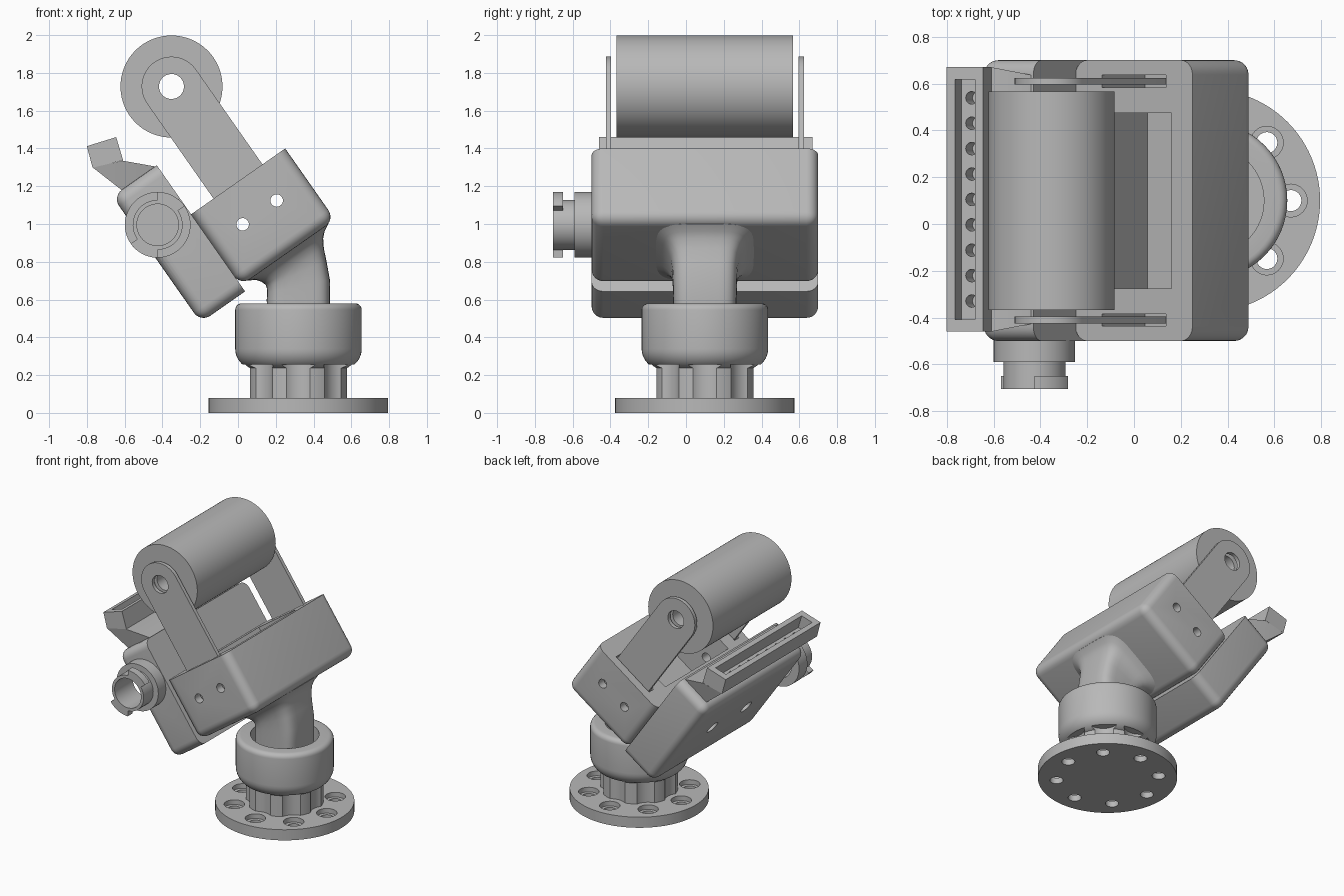
import bpy, bmesh, math
from math import cos, sin, pi, radians
from mathutils import Matrix, Vector

cube = bpy.data.objects.get("Cube")
if cube:
    bpy.data.objects.remove(cube, do_unlink=True)

grey = bpy.data.materials.new("plain grey")
grey.use_nodes = True
grey.diffuse_color = (0.48, 0.48, 0.48, 1)
grey.node_tree.nodes["Principled BSDF"].inputs["Base Color"].default_value = grey.diffuse_color

WORLD = Matrix.Identity(4)
# Tilted frame of the head: origin at the centre of the housing's open face
HEAD = Matrix.Translation((0, 0.1, 1.225)) @ Matrix.Rotation(radians(-35), 4, 'Y')
AXIS = (0.32, 0.1)  # upright axis of the stand
parts = []


def finish(bm, name, frame=WORLD):
    bmesh.ops.recalc_face_normals(bm, faces=bm.faces)
    mesh = bpy.data.meshes.new(name)
    bm.to_mesh(mesh)
    bm.free()
    mesh.transform(frame)
    mesh.materials.append(grey)
    obj = bpy.data.objects.new(name, mesh)
    bpy.context.collection.objects.link(obj)
    parts.append(obj)
    return obj


def box(name, lo, hi, frame=HEAD, radius=0, sharp=None):
    """Box; every edge is rounded except those on the face facing `sharp`."""
    bm = bmesh.new()
    bmesh.ops.create_cube(bm, size=1)
    for v in bm.verts:
        v.co = [a + (b - a) * (c + 0.5) for a, b, c in zip(lo, hi, v.co)]
    if radius:
        bm.normal_update()
        edges = [e for e in bm.edges
                 if not any(f.normal.dot(Vector(sharp)) > 0.9 for f in e.link_faces)]
        bmesh.ops.bevel(bm, geom=edges, offset=radius, segments=6, profile=0.5, affect='EDGES')
    return finish(bm, name, frame)


def prism(name, outline, y0, y1, frame=HEAD):
    bm = bmesh.new()
    face = bm.faces.new([bm.verts.new((x, y0, z)) for x, z in outline])
    ext = bmesh.ops.extrude_face_region(bm, geom=[face])
    for v in ext["geom"]:
        if isinstance(v, bmesh.types.BMVert):
            v.co.y = y1
    return finish(bm, name, frame)


def rod(name, radius, start, end, frame=WORLD, sides=48):
    a, b = Vector(start), Vector(end)
    turn = (b - a).to_track_quat('Z', 'Y').to_matrix().to_4x4()
    bm = bmesh.new()
    bmesh.ops.create_cone(bm, cap_ends=True, segments=sides, radius1=radius, radius2=radius,
                          depth=(b - a).length, matrix=Matrix.Translation((a + b) / 2) @ turn)
    return finish(bm, name, frame)


def arc(cx, cz, r, a0, a1, n):
    return [(cx + r * cos(radians(a0 + (a1 - a0) * i / n)),
             cz + r * sin(radians(a0 + (a1 - a0) * i / n))) for i in range(n + 1)]


def lathe(name, profile):
    bm = bmesh.new()
    vs = [bm.verts.new((r, 0, z)) for r, z in profile]
    edges = [bm.edges.new(p) for p in zip(vs, vs[1:])]
    bmesh.ops.spin(bm, geom=vs + edges, cent=(0, 0, 0), axis=(0, 0, 1), angle=2 * pi, steps=64)
    bmesh.ops.remove_doubles(bm, verts=bm.verts, dist=1e-4)
    return finish(bm, name, Matrix.Translation((*AXIS, 0)))


def cut(targets, cutters):
    """Subtract the cutters from each target, then throw the cutters away."""
    for obj in targets:
        for c in cutters:
            mod = obj.modifiers.new("cut", 'BOOLEAN')
            mod.operation, mod.solver, mod.object = 'DIFFERENCE', 'EXACT', c
        deps = bpy.context.evaluated_depsgraph_get()
        mesh = bpy.data.meshes.new_from_object(obj.evaluated_get(deps))
        obj.modifiers.clear()
        obj.data = mesh
    for c in cutters:
        parts.remove(c)
        bpy.data.objects.remove(c, do_unlink=True)


# Stand: flange with counterbored holes, fluted column and collar
flange = rod("base_flange", 0.475, (*AXIS, 0), (*AXIS, 0.08), sides=96)
column = rod("fluted_column", 0.265, (*AXIS, 0.075), (*AXIS, 0.3), sides=64)
collar = lathe("collar", [(0, 0.225), (0.23, 0.225)] + arc(0.225, 0.34, 0.11, -75, 0, 8)
               + arc(0.3, 0.545, 0.035, 0, 90, 5) + [(0.235, 0.58), (0.235, 0.46), (0, 0.46)])
holes, flutes = [], []
for i in range(8):
    x, y = AXIS[0] + 0.35 * cos(i * pi / 4), AXIS[1] + 0.35 * sin(i * pi / 4)
    holes.append(rod("hole", 0.045, (x, y, -0.1), (x, y, 0.2), sides=24))
    holes.append(rod("counterbore", 0.07, (x, y, 0.045), (x, y, 0.2), sides=32))
    flutes.append(rod("flute", 0.112, (x, y, 0.05), (x, y, 0.255), sides=40))
cut([flange], holes)
cut([column, collar], flutes)

# Neck: rounded-square sections swept from the collar and flared into the housing
bm = bmesh.new()
rings = []
for x, z, tilt, half in [(0.32, 0.44, 0, 0.165), (0.32, 0.6, 0, 0.168), (0.32, 0.67, 12, 0.17),
                         (0.31, 0.735, 24, 0.173), (0.3, 0.775, 32, 0.182), (0.287, 0.81, 35, 0.2),
                         (0.275, 0.833, 35, 0.224), (0.264, 0.85, 35, 0.262), (0.25, 0.87, 35, 0.265)]:
    ring = []
    for i in range(40):
        c, s = cos(i * pi / 20), sin(i * pi / 20)
        u = half * math.copysign(abs(c) ** 0.45, c)
        w = half * math.copysign(abs(s) ** 0.45, s)
        t = radians(tilt)
        ring.append(bm.verts.new((x + u * cos(t), AXIS[1] + w, z + u * sin(t))))
    rings.append(ring)
for a, b in zip(rings, rings[1:]):
    for i in range(40):
        j = (i + 1) % 40
        bm.faces.new((a[i], a[j], b[j], b[i]))
bm.faces.new(rings[0])
bm.faces.new(rings[-1])
finish(bm, "neck")

# Housing: rounded open box with a pocket and two slots for the arms
housing = box("housing", (-0.305, -0.6, -0.46), (0.305, 0.6, 0), radius=0.062, sharp=(0, 0, 1))
hollows = [box("pocket", (-0.195, -0.375, -0.38), (0.195, 0.375, 0.1))]
for side in (-1, 1):
    hollows.append(box("slot", (-0.168, side * 0.51 - 0.026, -0.32), (0.168, side * 0.51 + 0.026, 0.1)))
cut([housing], hollows)

# Roller carried by two round-ended arms
PIVOT = 0.614
roller = rod("roller", 0.27, (0, -0.467, PIVOT), (0, 0.467, PIVOT), HEAD, sides=96)
arms = []
for side, name in ((-1, "front_arm"), (1, "back_arm")):
    outline = [(-0.158, -0.31), (0.158, -0.31)] + arc(0, PIVOT, 0.158, 0, 180, 28)
    arms.append(prism(name, outline, side * 0.51 - 0.014, side * 0.51 + 0.014))
cut([roller] + arms, [rod("bore", 0.066, (0, -1, PIVOT), (0, 1, PIVOT), HEAD)])
cut([housing] + arms, [rod("pin_hole", 0.033, (u, -1, -0.2), (u, 1, -0.2), HEAD, 32)
                       for u in (-0.11, 0.11)])

# Side tank fixed to the housing
tank = box("side_tank", (-0.59, -0.6, -0.498), (-0.303, 0.6, 0.317), radius=0.062, sharp=(1, 0, 0))
KNOB = (-0.48, 0.056)


def knob_rod(name, radius, y0, y1):
    return rod(name, radius, (KNOB[0], y0, KNOB[1]), (KNOB[0], y1, KNOB[1]), HEAD, 64)


# Inlet socket: flange, tube and two bayonet lugs around one bore
inlet = [knob_rod("inlet_flange", 0.174, -0.69, -0.59), knob_rod("inlet_tube", 0.132, -0.805, -0.6)]
for start, name in ((0, "upper_lug"), (180, "lower_lug")):
    outline = arc(*KNOB, 0.174, start, start + 55, 12) + arc(*KNOB, 0.125, start + 55, start, 12)
    prism(name, outline, -0.805, -0.75)
cut([tank] + inlet, [knob_rod("inlet_bore", 0.11, -0.9, -0.3)])
cut([tank], [rod("mount_hole", 0.05, (-0.7, y, -0.09), (-0.4, y, -0.09), HEAD, 32)
             for y in (-0.2, 0.2)])

# Spout: tapered neck between the tank and the tray
bm = bmesh.new()
for (x, z), half in (((-0.77, 1.3), 0.565), ((-0.61, 1.335), 0.565),
                     ((-0.61, 1.175), 0.53), ((-0.43, 1.303), 0.53)):
    for side in (-1, 1):
        bm.verts.new((x, 0.105 + side * half, z))
bmesh.ops.convex_hull(bm, input=bm.verts)
bmesh.ops.dissolve_limit(bm, angle_limit=0.01, verts=bm.verts, edges=bm.edges)
spout = finish(bm, "spout")

# Tray: shallow trough with a row of outlets in its floor
tray = prism("tray", [(-0.8, 1.412), (-0.645, 1.46), (-0.608, 1.337), (-0.77, 1.298)],
             -0.46, 0.67, WORLD)
TRAY = Matrix.Translation((-0.7225, 0.105, 1.436)) @ Matrix.Rotation(radians(-17), 4, 'Y')
cut([tray], [box("trough", (-0.045, -0.513, -0.1), (0.045, 0.513, 0.1), TRAY)])
cut([tray, spout], [rod("outlet", 0.027, (0, 0.1085 * i, -0.2), (0, 0.1085 * i, -0.05), TRAY, 20)
                    for i in range(-4, 5)])

# Smooth the round surfaces and keep the edges crisp
for obj in bpy.context.view_layer.objects:
    obj.select_set(obj in parts)
bpy.context.view_layer.objects.active = parts[0]
bpy.ops.object.shade_smooth_by_angle(angle=radians(30))
